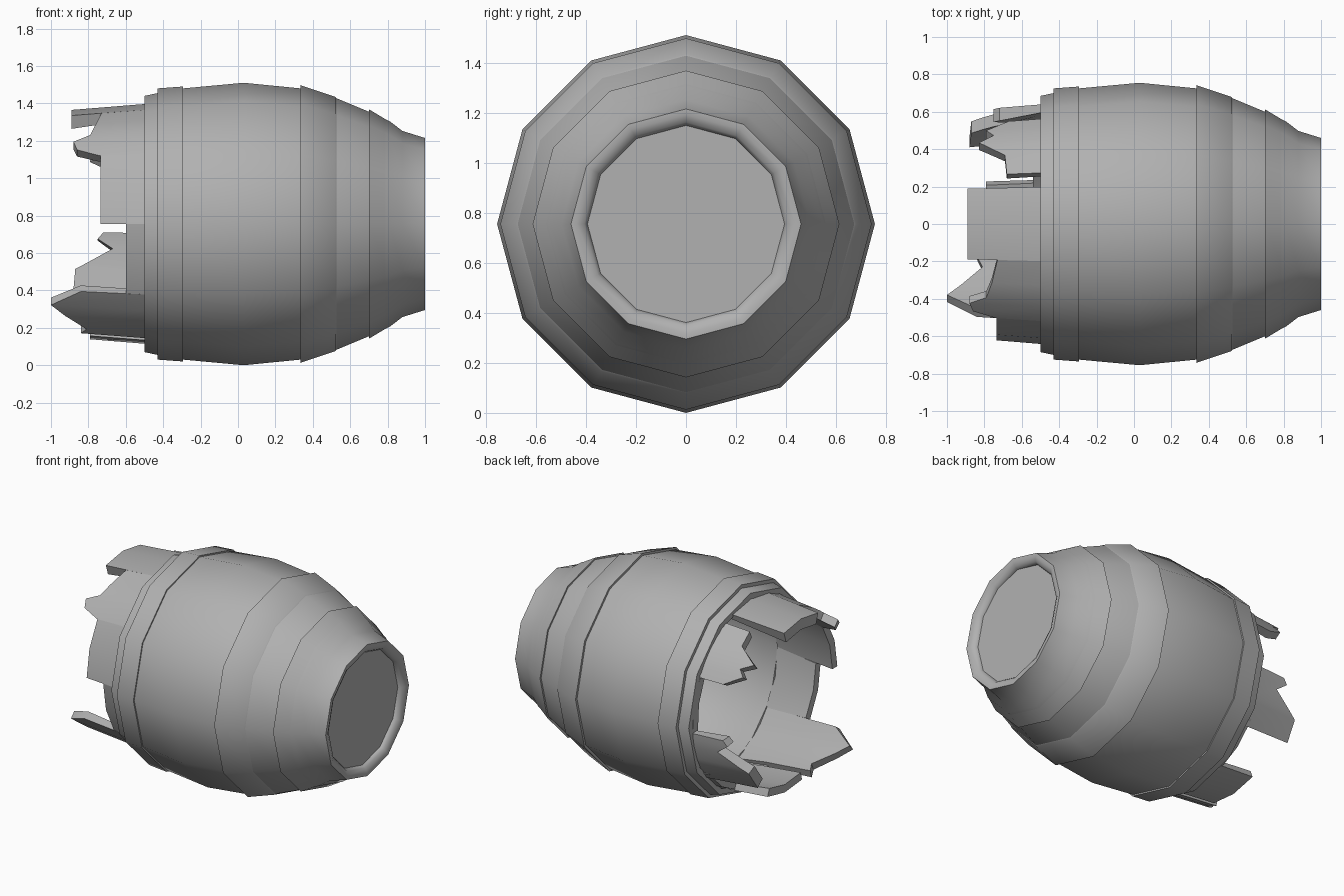
import bpy, bmesh
from math import sin, cos, radians, pi

SIDES = 12
AXIS_Z = 0.755

old = bpy.data.objects.get("Cube")
if old:
    bpy.data.objects.remove(old, do_unlink=True)

grey = bpy.data.materials.new("plain_grey")
grey.use_nodes = True
COLOR = (0.44, 0.44, 0.44, 1)
grey.diffuse_color = COLOR
grey.node_tree.nodes["Principled BSDF"].inputs["Base Color"].default_value = COLOR


def around(x, r, angle):
    """Point at an angle measured from the top towards the front."""
    return (x, -r * sin(angle), AXIS_Z + r * cos(angle))


def finish(name, bm, smooth=40):
    bmesh.ops.recalc_face_normals(bm, faces=bm.faces)
    mesh = bpy.data.meshes.new(name)
    bm.to_mesh(mesh)
    bm.free()
    mesh.materials.append(grey)
    obj = bpy.data.objects.new(name, mesh)
    bpy.context.collection.objects.link(obj)
    bpy.ops.object.select_all(action='DESELECT')
    obj.select_set(True)
    bpy.context.view_layer.objects.active = obj
    bpy.ops.object.shade_smooth_by_angle(angle=radians(smooth))


def lathe(name, profile):
    """Turn a closed (x, radius) outline about the barrel's axis."""
    bm = bmesh.new()
    rings = [[bm.verts.new(around(x, r, 2 * pi * s / SIDES)) for s in range(SIDES)]
             for x, r in profile]
    for a, b in zip(rings, rings[1:] + rings[:1]):
        for s in range(SIDES):
            t = (s + 1) % SIDES
            bm.faces.new((a[s], a[t], b[t], b[s]))
    finish(name, bm)


# Hollow bulging body, with the lip of the closed end and a seat for the staves
lathe("barrel_body", [
    (-0.5, 0.685), (-0.43, 0.70), (-0.295, 0.725), (0.03, 0.755), (0.335, 0.725),
    (0.52, 0.675), (0.70, 0.60), (0.81, 0.55), (0.88, 0.497), (1.0, 0.46),
    (1.0, 0.437), (0.985, 0.407), (0.965, 0.394), (0.92, 0.394),
    (0.70, 0.55), (0.335, 0.67), (0.03, 0.70), (-0.26, 0.65), (-0.27, 0.685), (-0.5, 0.645)])

# Raised hoops: the two on the closed side run out flush with the body
lathe("open_end_hoop", [(-0.43, 0.725), (-0.295, 0.735), (-0.295, 0.71), (-0.43, 0.68)])
lathe("middle_hoop", [(0.335, 0.742), (0.52, 0.68), (0.535, 0.66), (0.335, 0.71)])
lathe("small_end_hoop", [(0.70, 0.613), (0.81, 0.547), (0.81, 0.53), (0.70, 0.58)])

# Lid of the closed end
bm = bmesh.new()
lid = [[bm.verts.new(around(x, 0.40, 2 * pi * s / SIDES)) for s in range(SIDES)]
       for x in (0.96, 0.93)]
for ring in lid:
    bm.faces.new(ring)
for s in range(SIDES):
    bm.faces.new((lid[0][s], lid[0][s - 1], lid[1][s - 1], lid[1][s]))
finish("end_lid", bm)


# Broken staves: each end is a list of (fraction across the stave, x)
STAVES = 10
ROOT = -0.255
RIM = -0.48


def stave(name, index, ends, thick=0.055):
    step = 2 * pi / STAVES
    start = (index - 0.5) * step
    # keep a crease along the middle of the plank
    if not any(abs(t - 0.5) < 0.01 for t, _ in ends):
        for (t0, x0), (t1, x1) in zip(ends, ends[1:]):
            if t0 < 0.5 < t1:
                mid = (0.5, x0 + (x1 - x0) * (0.5 - t0) / (t1 - t0))
        ends = sorted(ends + [mid], key=lambda e: e[0])
    bm = bmesh.new()
    grid = []
    for t, x in ends:
        a = start + step * t
        r_tip = 0.64 - 0.077 * (-0.5 - x)
        grid.append([bm.verts.new(around(*p, a)) for p in (
            (ROOT, 0.68), (RIM, 0.643), (x, r_tip), (x, r_tip - thick),
            (RIM, 0.60), (ROOT, 0.642))])
    for a, b in zip(grid, grid[1:]):
        for i in range(6):
            j = (i + 1) % 6
            bm.faces.new((a[i], a[j], b[j], b[i]))
    bm.faces.new(grid[0])
    bm.faces.new(grid[-1])
    finish(name, bm, 35)


def flat(x):
    return [(0, x), (1, x)]


stave("top_stave", 0, flat(-0.89), 0.075)
stave("front_upper_stave", 1, [(0, -0.73), (0.35, -0.76), (0.6, -0.79), (0.72, -0.88),
                               (0.88, -0.86), (1, -0.74)])
stave("front_middle_stave", 2, flat(-0.735))
stave("front_lower_stave", 3, flat(-0.60))
stave("front_bottom_stave", 4, [(0, -0.84), (0.28, -1.0), (0.83, -0.81), (1, -0.84)])
stave("bottom_stave", 5.1, flat(-0.79))
stave("back_bottom_stave", 6, flat(-0.54))
stave("back_lower_stave", 6.87, [(0, -0.88), (0.4, -0.87), (0.75, -0.67), (0.9, -0.75),
                                 (1, -0.72)], 0.07)
stave("back_middle_stave", 7.85, flat(-0.50))
stave("back_upper_stave", 8.8, [(0, -0.67), (0.2, -0.79), (0.32, -0.75), (0.45, -0.83),
                                (0.7, -0.69), (1, -0.68)])
